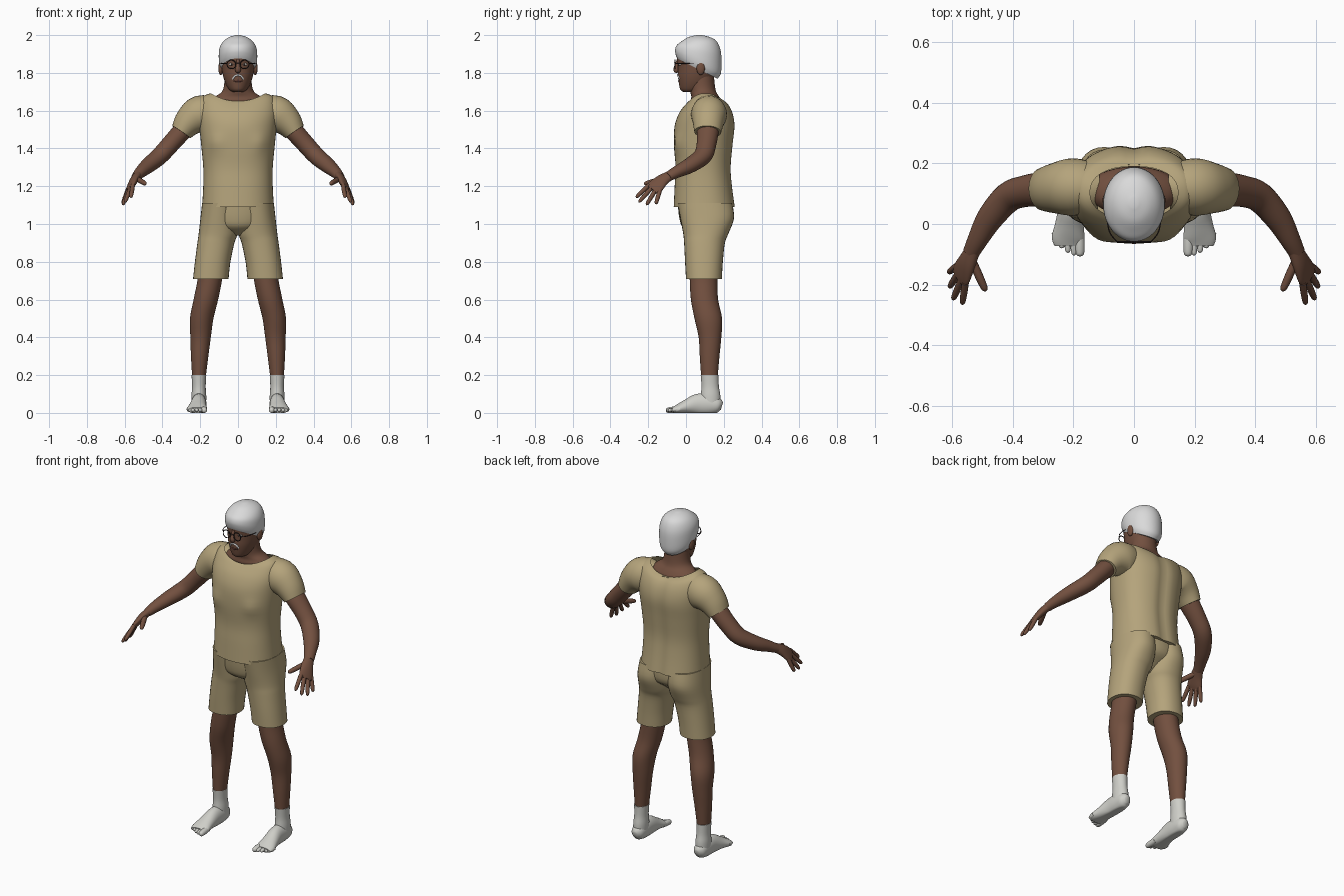
import bpy
import bmesh
from math import sin, cos, pi, exp, radians, copysign
from mathutils import Vector

default = bpy.data.objects.get("Cube")
if default:
    bpy.data.objects.remove(default, do_unlink=True)


def material(name, red, green, blue):
    mat = bpy.data.materials.new(name)
    mat.use_nodes = True
    mat.diffuse_color = (red, green, blue, 1)
    shader = mat.node_tree.nodes["Principled BSDF"]
    shader.inputs["Base Color"].default_value = (red, green, blue, 1)
    shader.inputs["Roughness"].default_value = .8
    return mat


SKIN = material("brown skin", .17, .08, .05)
CLOTH = material("tan cloth", .46, .37, .2)
HAIR = material("white hair", .7, .7, .7)
SOCK = material("pale sock", .62, .62, .58)
FRAME = material("dark frame", .03, .02, .02)
LIP = material("dark lip", .12, .045, .035)
EYE = material("eye white", .45, .43, .4)


def finish(obj, name, mat, mirror=False):
    """Name, colour, smooth and optionally mirror a part across the body."""
    obj.name = obj.data.name = name
    obj.data.materials.clear()
    obj.data.materials.append(mat)
    bpy.ops.object.select_all(action="DESELECT")
    obj.select_set(True)
    bpy.context.view_layer.objects.active = obj
    bpy.ops.object.transform_apply(location=True, rotation=True, scale=True)
    bpy.ops.object.shade_smooth_by_angle(angle=radians(50))
    if mirror:
        obj.modifiers.new("Mirror", "MIRROR").use_mirror_merge = False
    return obj


def spline(rows, steps=4):
    """Smoothly interpolate all the numbers of neighbouring rows."""
    result = []
    for i in range(len(rows) - 1):
        before, start = rows[max(i - 1, 0)], rows[i]
        end, after = rows[i + 1], rows[min(i + 2, len(rows) - 1)]
        for k in range(steps):
            t = k / steps
            result.append([
                b + .5 * t * (c - a + t * (2 * a - 5 * b + 4 * c - d
                                           + t * (3 * (b - c) + d - a)))
                for a, b, c, d in zip(before, start, end, after)])
    result.append(list(rows[-1]))
    return result


def loft(name, mat, rows, ref=None, mirror=False, power=2, sides=32,
         open_top=False, shape=None):
    """Skin ellipses: x, y, z, radius, radius along ref, side lift, y tilt.
    Without ref the ellipses lie flat."""
    rows = spline([tuple(r) + (0,) * (7 - len(r)) for r in rows])
    centres = [Vector(r[:3]) for r in rows]
    bm = bmesh.new()
    rings = []
    for i, (centre, row) in enumerate(zip(centres, rows)):
        u, v = Vector((1, 0, 0)), Vector((0, 1, 0))
        if ref:
            t = centres[min(i + 1, len(rows) - 1)] - centres[max(i - 1, 0)]
            t.normalize()
            v = Vector(ref)
            v = (v - t * v.dot(t)).normalized()
            u = v.cross(t)
        ring = []
        for k in range(sides):
            c, s = cos(2 * pi * k / sides), sin(2 * pi * k / sides)
            c, s = (copysign(abs(w) ** (2 / power), w) for w in (c, s))
            p = centre + u * c * max(row[3], .001) + v * s * max(row[4], .001)
            p.z += row[5] * c * c + row[6] * s
            p.z = max(p.z, 0)
            if shape:
                shape(p)
            ring.append(bm.verts.new(p))
        rings.append(ring)
    for low, high in zip(rings, rings[1:]):
        for k in range(sides):
            n = (k + 1) % sides
            bm.faces.new((low[k], low[n], high[n], high[k]))
    bm.faces.new(rings[0])
    if not open_top:
        bm.faces.new(rings[-1])
    bmesh.ops.recalc_face_normals(bm, faces=bm.faces)
    mesh = bpy.data.meshes.new(name)
    bm.to_mesh(mesh)
    bm.free()
    obj = bpy.data.objects.new(name, mesh)
    bpy.context.collection.objects.link(obj)
    return finish(obj, name, mat, mirror)


def upright(rows):
    """Rows centred on the body: height, half width, front y, back y, extras."""
    return [(0, (f + b) / 2, z, a, (b - f) / 2, *extra)
            for z, a, f, b, *extra in rows]


def rod(name, mat, points, radius, mirror=False, ref=(0, 0, 1)):
    return loft(name, mat, [(*p, radius, radius) for p in points], ref,
                mirror, sides=10)


def digit(name, mat, base, tip, radius):
    """A finger or toe with a rounded tip."""
    base, tip = Vector(base), Vector(tip)
    rows = [(*base.lerp(tip, t), radius * w, radius * w)
            for t, w in ((0, 1), (.5, 1), (.85, .85), (.96, .55), (1, .1))]
    return loft(name, mat, rows, (1, .2, .3), True, sides=12)


def ball(name, mat, centre, size, mirror=False):
    bpy.ops.mesh.primitive_uv_sphere_add(segments=24, ring_count=14, radius=1,
                                         location=centre)
    bpy.context.object.scale = size
    return finish(bpy.context.object, name, mat, mirror)


# Shirt, with a soft chest and a groove along the spine
def body_relief(p):
    if p.y < .03:
        p.y -= .012 * exp(-((abs(p.x) - .12) ** 2 + (p.z - 1.43) ** 2) / .002)
    elif p.y > .2:
        p.y -= .012 * exp(-(p.x / .03) ** 2)


loft("shirt", CLOTH, upright([
    (1.09, .19, -.065, .262), (1.2, .184, -.06, .247),
    (1.3, .184, -.055, .24), (1.42, .195, -.064, .25),
    (1.52, .205, -.06, .26), (1.59, .21, -.035, .248, .01),
    (1.635, .19, 0, .222, .035), (1.65, .145, .018, .19, .042)]),
    power=2.3, sides=64, open_top=True, shape=body_relief)
loft("sleeves", CLOTH, [
    (.12, .12, 1.58, .09, .08), (.2, .122, 1.58, .1, .095),
    (.26, .118, 1.54, .08, .083), (.3, .115, 1.487, .058, .071)],
    (0, 1, 0), True)

# Shorts
loft("shorts_waist", CLOTH, upright([
    (1.12, .184, -.045, .24), (1.03, .18, -.035, .235),
    (.98, .13, -.015, .18), (.94, .04, .05, .13)]))
loft("shorts_legs", CLOTH, [
    (.144, .095, .71, .094, .095), (.134, .095, .8, .094, .1),
    (.117, .098, .9, .098, .108), (.105, .105, .95, .103, .12),
    (.1, .112, 1.03, .099, .142), (.095, .1, 1.11, .095, .145)],
    mirror=True, power=2.2)

# Legs, socks and toes
loft("legs", SKIN, [
    (.145, .093, .76, .068, .075), (.15, .093, .7, .065, .073),
    (.17, .098, .6, .065, .072), (.192, .118, .5, .062, .073),
    (.198, .127, .4, .054, .06), (.203, .125, .3, .046, .052),
    (.207, .124, .18, .035, .043)], mirror=True)
loft("sock_ankles", SOCK, [
    (.207, .125, .2, .039, .047), (.207, .128, .14, .036, .046),
    (.207, .13, .09, .039, .052), (.207, .13, .03, .038, .052)], mirror=True)
loft("sock_feet", SOCK, [
    (.207, .19, .035, .015, .02), (.207, .17, .04, .035, .04),
    (.207, .12, .045, .04, .055), (.208, .06, .045, .041, .055),
    (.213, 0, .032, .047, .037), (.217, -.045, .02, .054, .024),
    (.217, -.07, .015, .046, .015)], (0, 0, 1), True)
for i in range(5):
    x = .181 + .02 * i
    digit("toe_%d" % (i + 1), SOCK, (x, -.03, .02),
          (x - .003, -.107 + .003 * i * i, .013), .011 if i else .017)

# Arms and hands
SPREAD = Vector((.385, .857, -.34))
loft("arms", SKIN, [
    (.25, .12, 1.54, .05, .058), (.3, .115, 1.487, .05, .058),
    (.36, .108, 1.42, .048, .052), (.415, .088, 1.36, .046, .05),
    (.475, .02, 1.31, .04, .044), (.515, -.05, 1.275, .031, .034),
    (.538, -.095, 1.25, .024, .028)], (0, 1, .3), True)
loft("palms", SKIN, [
    (.53, -.08, 1.26, .022, .026), (.55, -.125, 1.232, .021, .036),
    (.567, -.16, 1.2, .016, .045), (.576, -.18, 1.182, .01, .04)],
    SPREAD, True)
knuckle = Vector((.57, -.165, 1.195))
for name, offset, tip in (("index", -.035, (.567, -.265, 1.14)),
                          ("middle", -.012, (.598, -.25, 1.115)),
                          ("ring", .012, (.61, -.21, 1.1)),
                          ("little", .033, (.612, -.16, 1.105))):
    digit(name + "_fingers", SKIN, knuckle + SPREAD * offset, tip, .0115)
digit("thumbs", SKIN, (.535, -.12, 1.24), (.489, -.222, 1.212), .014)

# Neck and head
loft("neck", SKIN, upright([
    (1.62, .155, .03, .19), (1.65, .145, .025, .188),
    (1.675, .12, .028, .175), (1.7, .086, .022, .16),
    (1.74, .073, .015, .152), (1.82, .07, .015, .145)]))
loft("head", SKIN, upright([
    (1.698, .025, -.01, .05), (1.71, .046, -.029, .1),
    (1.74, .064, -.037, .13), (1.78, .078, -.042, .15),
    (1.82, .086, -.042, .165), (1.86, .089, -.045, .172),
    (1.9, .09, -.047, .172), (1.95, .076, -.03, .15),
    (1.975, .04, .01, .11)]), sides=48)
loft("hair", HAIR, upright([
    (1.822, .088, -.046, .166, 0, -.053), (1.845, .098, -.054, .184, 0, -.05),
    (1.885, .102, -.058, .188, 0, -.035), (1.93, .098, -.05, .184, 0, -.015),
    (1.965, .08, -.026, .164), (1.988, .05, .01, .13),
    (2, .012, .055, .085)]), sides=48)
ball("ears", SKIN, (.091, .078, 1.825), (.013, .022, .036), True)

# Face
loft("nose", SKIN, [
    (0, -.042, 1.87, .008, .007), (0, -.05, 1.84, .01, .01),
    (0, -.053, 1.82, .015, .014), (0, -.048, 1.808, .013, .012),
    (0, -.043, 1.802, .004, .004)], (0, 1, 0), sides=16)
ball("eyes", EYE, (.034, -.028, 1.845), (.014, .012, .008), True)
ball("pupils", FRAME, (.034, -.037, 1.845), (.005, .004, .005), True)
ball("lips", LIP, (0, -.032, 1.757), (.024, .01, .007))
rod("moustache", HAIR, [(.028, -.033, 1.766), (.017, -.041, 1.783),
                        (0, -.044, 1.789)], .005, True)

# Glasses
bpy.ops.mesh.primitive_torus_add(major_radius=.023, minor_radius=.0025,
                                 major_segments=32, minor_segments=8,
                                 location=(.035, -.058, 1.845),
                                 rotation=(pi / 2, 0, 0))
finish(bpy.context.object, "glasses_rims", FRAME, True)
rod("glasses_bridge", FRAME, [(-.013, -.058, 1.85), (0, -.061, 1.853),
                              (.013, -.058, 1.85)], .002)
rod("glasses_arms", FRAME, [(.057, -.057, 1.85), (.083, -.02, 1.85),
                            (.095, .07, 1.848)], .002, True)
